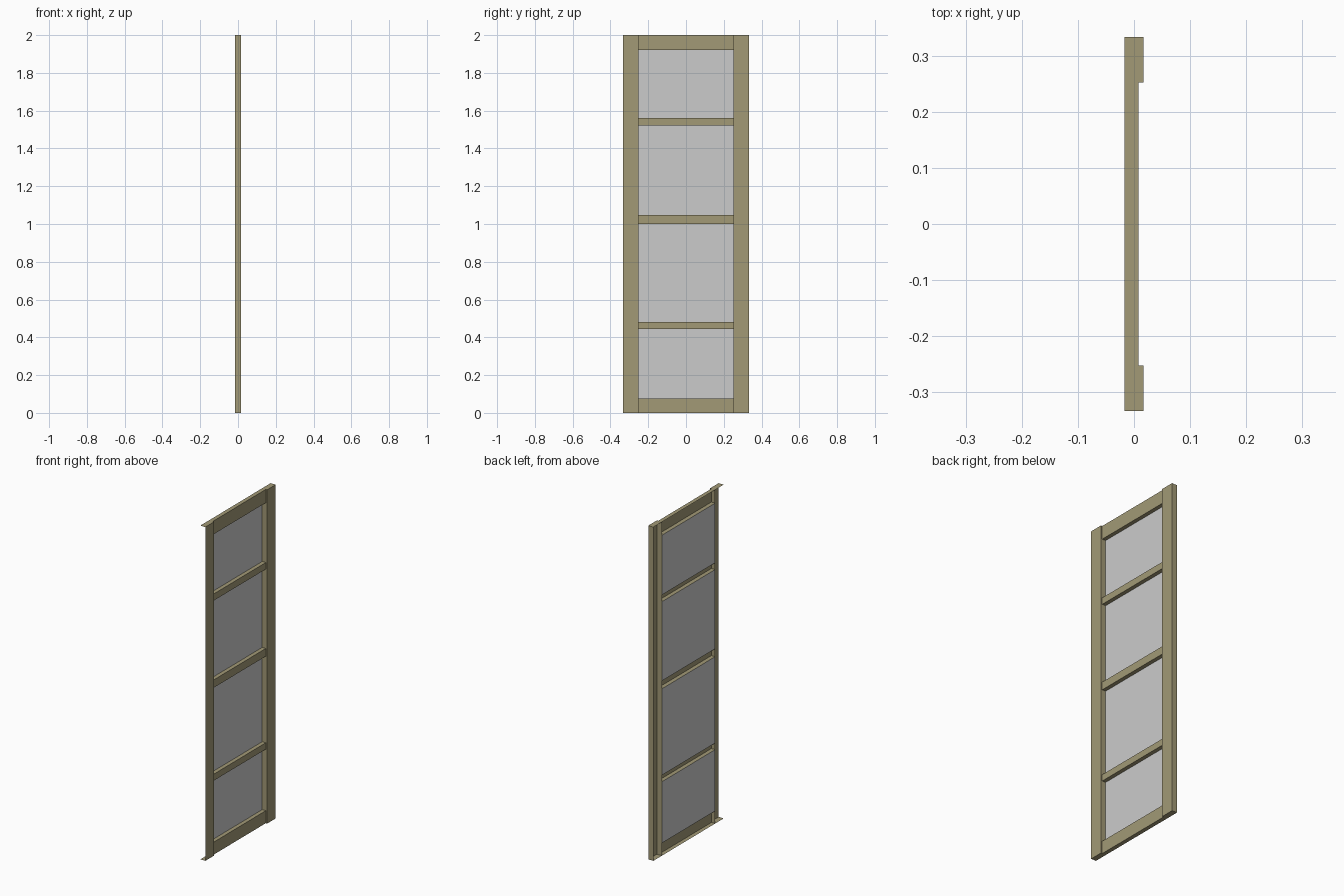
import bpy

if "Cube" in bpy.data.objects:
    bpy.data.objects.remove(bpy.data.objects["Cube"])

BACK, RAIL_X, STILE_X = -0.0167, 0.008, 0.0167   # depth planes
INNER, OUTER, TOP = 0.252, 0.333, 2.0

wood = bpy.data.materials.new("dark_wood")
wood.diffuse_color = (0.36, 0.32, 0.18, 1)
wood.use_nodes = True
wood.node_tree.nodes["Principled BSDF"].inputs["Base Color"].default_value = wood.diffuse_color

# quads of a box, keyed by the side they cover
SIDES = {"-x": (0, 4, 6, 2), "+x": (1, 3, 7, 5), "-y": (0, 1, 5, 4),
         "+y": (2, 6, 7, 3), "-z": (0, 2, 3, 1), "+z": (4, 5, 7, 6)}


def open_box(name, x, y, z, sides, mat=None):
    """Hollow box made of only the listed sides."""
    verts = [(a, b, c) for c in z for b in y for a in x]
    mesh = bpy.data.meshes.new(name)
    mesh.from_pydata(verts, [], [SIDES[s] for s in sides])
    if mat:
        mesh.materials.append(mat)
    ob = bpy.data.objects.new(name, mesh)
    bpy.context.collection.objects.link(ob)
    return ob


# stiles: hollow at the back, the -y one also open on its outer side
open_box("left_stile", (BACK, STILE_X), (-OUTER, -INNER), (0, TOP),
         ("+x", "+y", "-z", "+z"), wood)
open_box("right_stile", (BACK, STILE_X), (INNER, OUTER), (0, TOP),
         ("+x", "+y", "-y", "-z", "+z"), wood)

# rails: shallow channels open at the back
rails = [("bottom_rail", 0, 0.075), ("lower_rail", 0.443, 0.482),
         ("middle_rail", 1.0, 1.047), ("upper_rail", 1.522, 1.562),
         ("top_rail", 1.92, TOP)]
for name, z0, z1 in rails:
    open_box(name, (BACK, RAIL_X), (-INNER, INNER), (z0, z1),
             ("+x", "-z", "+z"), wood)

# panes: single sheets at the back, filling the gaps between rails
for i, (low, high) in enumerate(zip(rails, rails[1:])):
    open_box(f"pane_{i + 1}", (BACK, BACK + 0.001), (-INNER, INNER),
             (low[2], high[1]), ("+x",))
